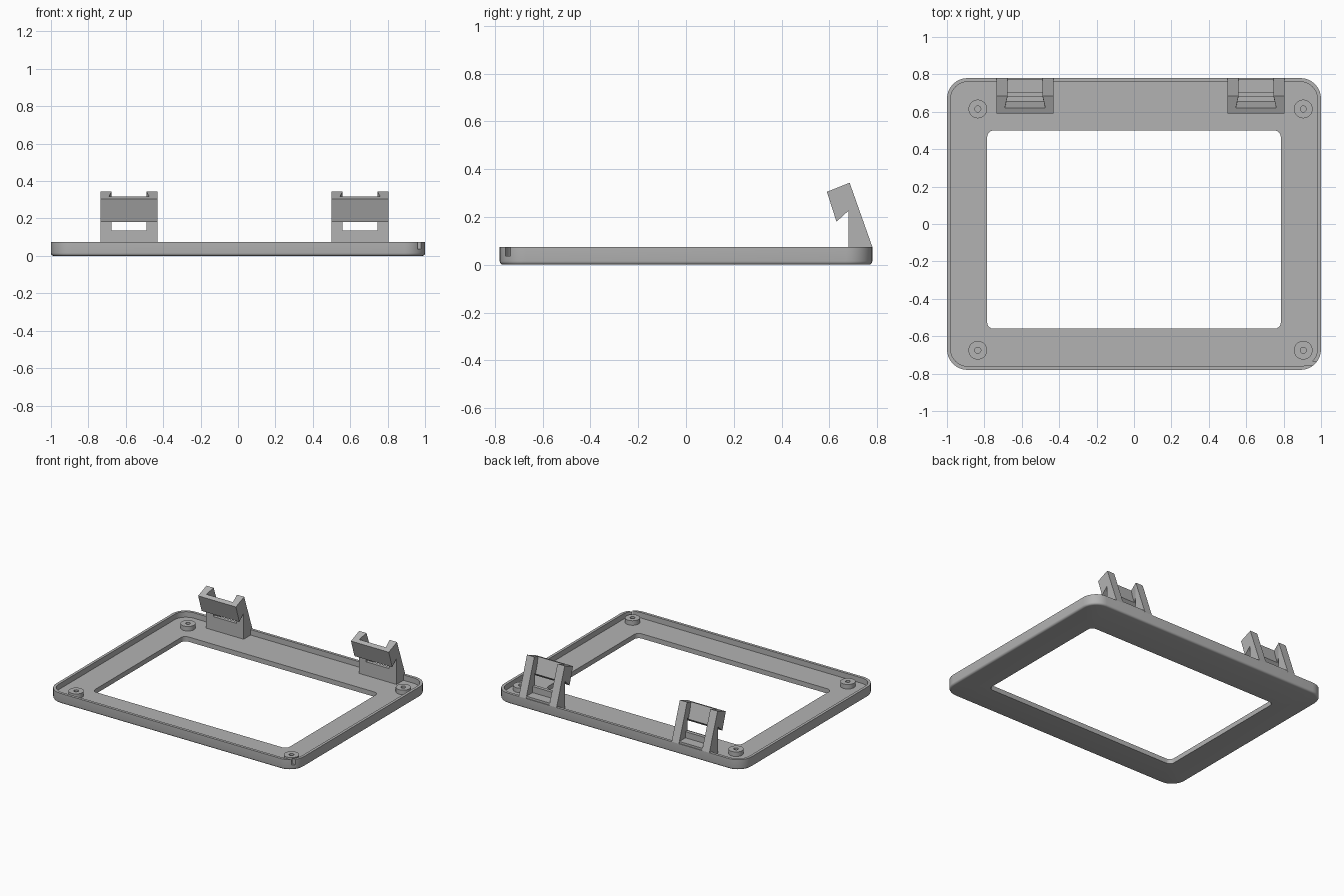
import bpy
import bmesh
from math import cos, sin, pi, radians
from mathutils import Vector

cube = bpy.data.objects.get("Cube")
if cube:
    bpy.data.objects.remove(cube, do_unlink=True)

GREY = (0.45, 0.45, 0.45, 1)
grey = bpy.data.materials.new("plain grey")
grey.use_nodes = True
grey.diffuse_color = GREY
grey.node_tree.nodes["Principled BSDF"].inputs["Base Color"].default_value = GREY

FLOOR, RIM = 0.035, 0.075
HALF_X, HALF_Y = 1.0, 0.78


def finish(name, bm, smooth=False):
    bmesh.ops.recalc_face_normals(bm, faces=bm.faces)
    mesh = bpy.data.meshes.new(name)
    bm.to_mesh(mesh)
    bm.free()
    mesh.materials.append(grey)
    obj = bpy.data.objects.new(name, mesh)
    bpy.context.collection.objects.link(obj)
    bpy.ops.object.select_all(action='DESELECT')
    bpy.context.view_layer.objects.active = obj
    obj.select_set(True)
    if smooth:
        bpy.ops.object.shade_smooth_by_angle(angle=radians(30))
    return obj


def rounded_loop(x, y0, y1, r, z, steps=8):
    """Rounded rectangle, counter-clockwise, centred on x = 0."""
    pts = []
    corners = ((x - r, y1 - r), (r - x, y1 - r), (r - x, y0 + r), (x - r, y0 + r))
    for k, (cx, cy) in enumerate(corners):
        for i in range(steps + 1):
            a = (k + i / steps) * pi / 2
            pts.append(Vector((cx + r * cos(a), cy + r * sin(a), z)))
    return pts


def circle_loop(cx, cy, r, z, steps=32):
    return [Vector((cx + r * cos(2 * pi * i / steps), cy + r * sin(2 * pi * i / steps), z))
            for i in range(steps)]


def skin(bm, loops):
    """Join successive loops, and the last back to the first."""
    rings = [[bm.verts.new(p) for p in loop] for loop in loops]
    n = len(rings[0])
    for a, b in zip(rings, rings[1:] + rings[:1]):
        for i in range(n):
            j = (i + 1) % n
            bm.faces.new((a[i], a[j], b[j], b[i]))


def prism(bm, profile, xs_a, xs_b):
    """Solid from a (y, z) profile, with an x for every point on each side."""
    a = [bm.verts.new((x, y, z)) for x, (y, z) in zip(xs_a, profile)]
    b = [bm.verts.new((x, y, z)) for x, (y, z) in zip(xs_b, profile)]
    n = len(profile)
    bm.faces.new(a)
    bm.faces.new(b[::-1])
    for i in range(n):
        j = (i + 1) % n
        bm.faces.new((a[i], a[j], b[j], b[i]))


# Frame: filleted bottom edge, thin rim, floor and rounded opening
def outline(inset, z):
    return rounded_loop(HALF_X - inset, inset - HALF_Y, HALF_Y - inset, 0.11 - inset, z)


FILLET = 0.015
loops = []
for i in range(5):
    a = i / 4 * pi / 2
    loops.append(outline(FILLET * (1 - sin(a)), FILLET * (1 - cos(a))))
loops += [outline(0, RIM), outline(0.02, RIM), outline(0.02, FLOOR)]
loops += [rounded_loop(0.785, -0.56, 0.5, 0.035, z) for z in (FLOOR, 0)]
bm = bmesh.new()
skin(bm, loops)
frame = finish("frame", bm)

# Small slot through the rim at the front left corner
bm = bmesh.new()
prism(bm, [(-0.755, FLOOR + 0.001), (-0.735, FLOOR + 0.001), (-0.735, 0.1), (-0.755, 0.1)],
      [0.915] * 4, [1.05] * 4)
cutter = finish("slot_cutter", bm)
cutter.hide_render = True
bpy.context.view_layer.objects.active = frame
frame.select_set(True)
mod = frame.modifiers.new("slot", 'BOOLEAN')
mod.operation = 'DIFFERENCE'
mod.object = cutter
bpy.ops.object.modifier_apply(modifier=mod.name)
bpy.data.objects.remove(cutter, do_unlink=True)
bpy.context.view_layer.objects.active = frame
frame.select_set(True)
bpy.ops.object.shade_smooth_by_angle(angle=radians(30))

# Screw bosses with blind holes
for side, x in (("right", -0.835), ("left", 0.905)):
    for end, y in (("front", -0.675), ("back", 0.615)):
        bm = bmesh.new()
        skin(bm, [circle_loop(x, y, r, z) for r, z in
                  ((0.05, FLOOR - 0.005), (0.05, 0.068), (0.016, 0.068), (0.016, FLOOR - 0.005))])
        finish(f"{side}_{end}_boss", bm, smooth=True)

# Clips: two cheeks, a tilted front plate and a low crossbar
HALF, SLOT, WIDE = 0.1525, 0.0935, 0.115
POST = [(0.68, FLOOR), (0.775, FLOOR), (0.775, RIM), (0.78, RIM), (0.685, 0.343), (0.68, 0.226)]
HEAD = [(0.685, 0.343), (0.59, 0.305), (0.63, 0.18), (0.68, 0.226)]
PLATE = [(0.59, 0.305), (0.63, 0.18), (0.658, 0.206), (0.62, 0.317)]
BAR = [(0.68, FLOOR), (0.775, FLOOR), (0.775, 0.09), (0.705, 0.09), (0.705, 0.135), (0.68, 0.135)]
for side, cx in (("right", -0.5825), ("left", 0.6525)):
    bm = bmesh.new()
    for s in (-1, 1):
        prism(bm, POST, [cx + s * HALF] * 6, [cx + s * SLOT] * 6)
        prism(bm, HEAD, [cx + s * HALF] * 4,
              [cx + s * w for w in (SLOT, WIDE, WIDE, SLOT)])
    finish(f"{side}_clip_cheeks", bm)
    for part, profile, w in (("plate", PLATE, WIDE), ("crossbar", BAR, SLOT)):
        bm = bmesh.new()
        prism(bm, profile, [cx - w] * len(profile), [cx + w] * len(profile))
        finish(f"{side}_clip_{part}", bm)
